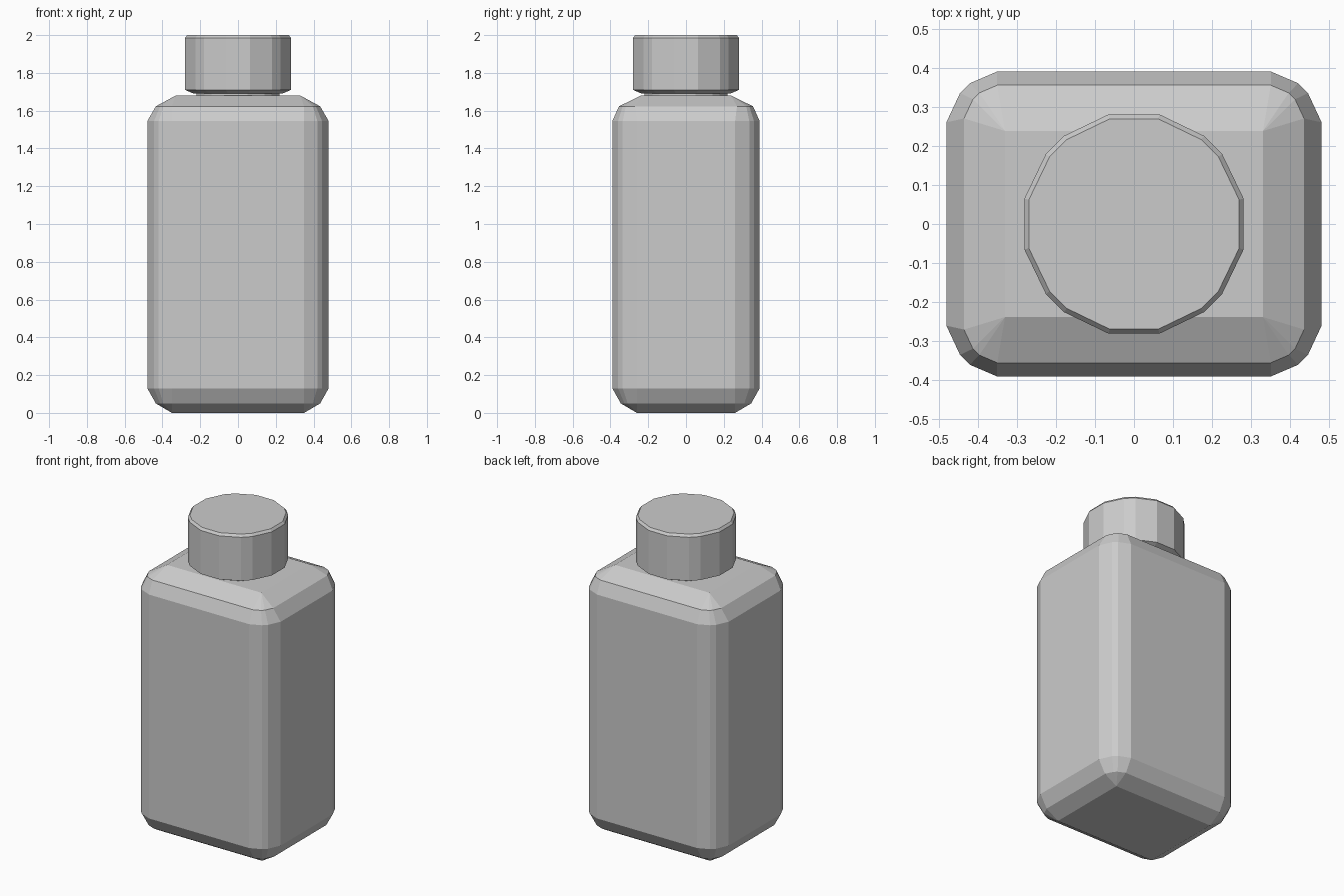
import bpy
import bmesh
from math import cos, sin, radians

if "Cube" in bpy.data.objects:
    bpy.data.objects.remove(bpy.data.objects["Cube"], do_unlink=True)

HALF_X, HALF_Y, CORNER = 0.48, 0.39, 0.13

grey = bpy.data.materials.new("light_grey")
grey.use_nodes = True
grey.diffuse_color = (0.6, 0.6, 0.6, 1)
bsdf = next(n for n in grey.node_tree.nodes if n.type == "BSDF_PRINCIPLED")
bsdf.inputs["Base Color"].default_value = (0.6, 0.6, 0.6, 1)


def all_quadrants(points):
    """Mirror one quadrant's outline into a full counter-clockwise loop."""
    ring = []
    for sx, sy in ((1, 1), (-1, 1), (-1, -1), (1, -1)):
        part = [(sx * x, sy * y) for x, y in points]
        ring += part if sx * sy > 0 else part[::-1]
    return ring


def loft(name, rings):
    """Join (height, outline) rings with quads and cap both ends."""
    bm = bmesh.new()
    loops = [[bm.verts.new((x, y, z)) for x, y in outline] for z, outline in rings]
    for low, high in zip(loops, loops[1:]):
        n = len(low)
        for i in range(n):
            j = (i + 1) % n
            bm.faces.new((low[i], low[j], high[j], high[i]))
    bm.faces.new(loops[0][::-1])
    bm.faces.new(loops[-1])
    bmesh.ops.remove_doubles(bm, verts=bm.verts, dist=0.0005)
    bmesh.ops.recalc_face_normals(bm, faces=bm.faces)
    mesh = bpy.data.meshes.new(name)
    bm.to_mesh(mesh)
    bm.free()
    mesh.materials.append(grey)
    obj = bpy.data.objects.new(name, mesh)
    bpy.context.collection.objects.link(obj)
    return obj


def rounded_box(inset_x, inset_y):
    """Rectangle with faceted corners that tighten as it is inset."""
    k = max(0, 1 - max(inset_x, inset_y) / CORNER)
    cuts = ((0, 0.13), (0.035, 0.055), (0.06, 0.03), (0.13, 0))
    return all_quadrants([(HALF_X - inset_x - k * a, HALF_Y - inset_y - k * b)
                          for a, b in cuts])


def cap_outline(radius):
    """Sixteen-sided outline with narrower facets on the diagonals."""
    return all_quadrants([(radius * cos(radians(a)), radius * sin(radians(a)))
                          for a in (13, 38.5, 51.5, 77)])


# Bottle body: (height, inset in x, inset in y)
body_profile = [
    (0, 0.13, 0.13), (0.05, 0.045, 0.045), (0.13, 0, 0),
    (1.545, 0, 0), (1.623, 0.045, 0.035), (1.68, 0.15, 0.152),
]
loft("bottle_body", [(z, rounded_box(ix, iy)) for z, ix, iy in body_profile])

# Neck, slightly sunk into the shoulder
loft("bottle_neck", [(z, cap_outline(0.225)) for z in (1.66, 1.70)])

# Screw cap with small bevels on both rims
cap_profile = [(1.69, 0.24), (1.71, 0.288), (1.985, 0.288), (2.0, 0.276)]
loft("screw_cap", [(z, cap_outline(r)) for z, r in cap_profile])
